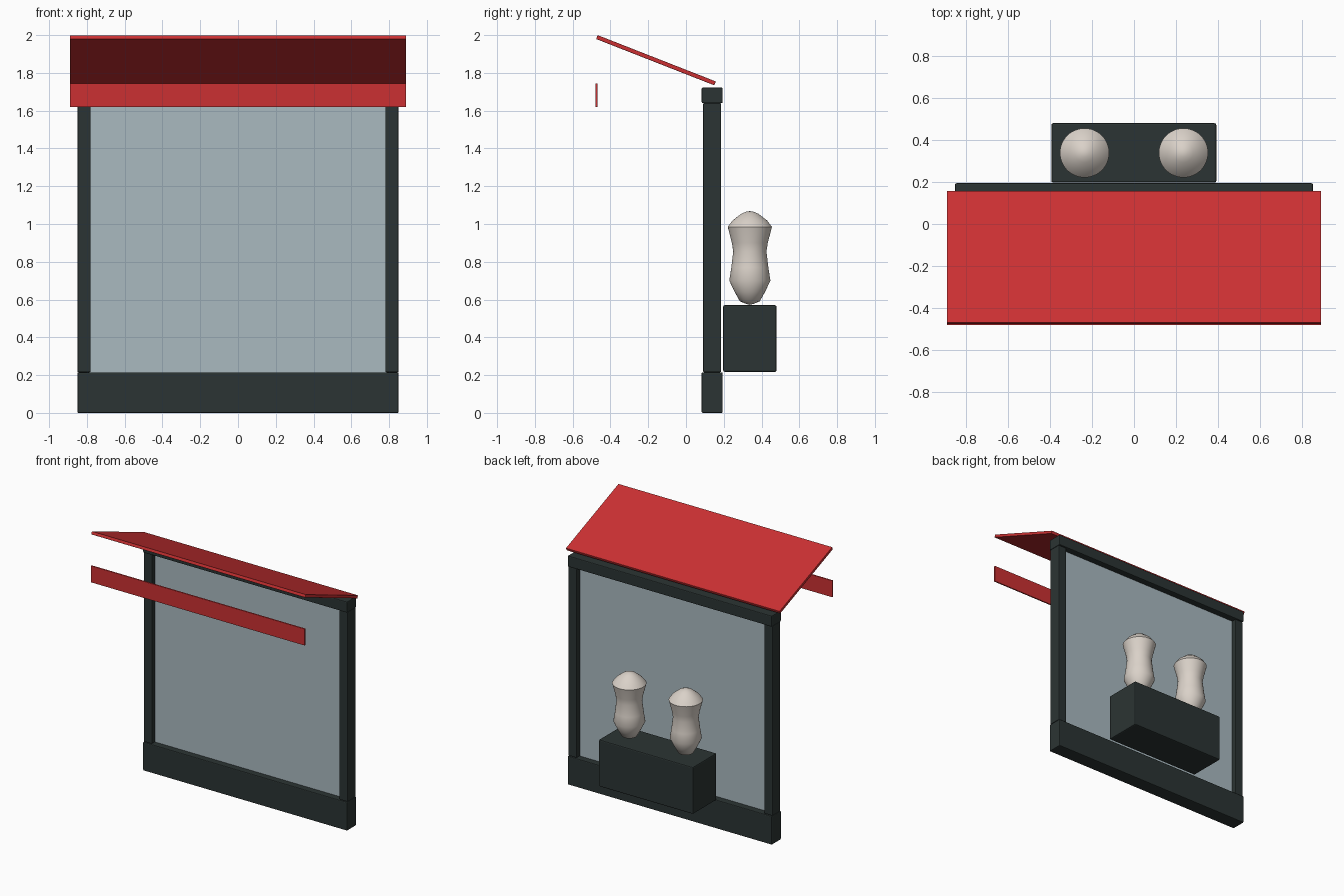
import bpy, bmesh, math

cube = bpy.data.objects.get("Cube")
if cube:
    bpy.data.objects.remove(cube, do_unlink=True)


def material(name, rgb):
    m = bpy.data.materials.new(name)
    m.use_nodes = True
    m.diffuse_color = (*rgb, 1)
    m.node_tree.nodes["Principled BSDF"].inputs["Base Color"].default_value = (*rgb, 1)
    return m


DARK = material("dark green paint", (0.024, 0.034, 0.033))
RED = material("red canvas", (0.6, 0.03, 0.032))
GLASS = material("pale blue glass", (0.4, 0.49, 0.53))
CREAM = material("cream plaster", (0.7, 0.64, 0.58))


def add_object(name, bm, mat):
    mesh = bpy.data.meshes.new(name)
    bmesh.ops.recalc_face_normals(bm, faces=bm.faces)
    bm.to_mesh(mesh)
    bm.free()
    mesh.materials.append(mat)
    obj = bpy.data.objects.new(name, mesh)
    bpy.context.collection.objects.link(obj)
    return obj


def box(name, xs, ys, zs, mat, bevel=0.006, tilt=0):
    """Box between the given limits, with softened edges, tilted about x."""
    spans = (xs, ys, zs)
    bm = bmesh.new()
    bmesh.ops.create_cube(bm, size=1)
    bmesh.ops.scale(bm, vec=[b - a for a, b in spans], verts=bm.verts)
    obj = add_object(name, bm, mat)
    obj.location = [(a + b) / 2 for a, b in spans]
    obj.rotation_euler.x = tilt
    if bevel:
        mod = obj.modifiers.new("soft edges", "BEVEL")
        mod.width = bevel
        mod.segments = 2
    return obj


def lathe(name, profile, x, y, mat, sides=48):
    """Closed solid of revolution from (radius, height) points."""
    bm = bmesh.new()
    verts = [bm.verts.new((r, 0, z)) for r, z in profile]
    edges = [bm.edges.new(pair) for pair in zip(verts, verts[1:])]
    bmesh.ops.spin(bm, geom=verts + edges, cent=(0, 0, 0), axis=(0, 0, 1),
                   angle=math.tau, steps=sides)
    bmesh.ops.remove_doubles(bm, verts=bm.verts, dist=0.0001)
    obj = add_object(name, bm, mat)
    obj.location = (x, y, 0)
    bpy.ops.object.select_all(action="DESELECT")
    obj.select_set(True)
    bpy.context.view_layer.objects.active = obj
    bpy.ops.object.shade_smooth_by_angle(angle=math.radians(40))
    return obj


# Window frame and pane
box("base_panel", (-0.85, 0.85), (0.083, 0.194), (0, 0.215), DARK)
box("top_beam", (-0.85, 0.85), (0.083, 0.194), (1.64, 1.722), DARK)
for side, name in ((-1, "right_post"), (1, "left_post")):
    box(name, sorted((side * 0.78, side * 0.85)), (0.09, 0.186), (0.215, 1.64), DARK)
box("window_pane", (-0.785, 0.785), (0.13, 0.146), (0.21, 1.645), GLASS, 0)

# Sloping awning and its hanging front strip
box("awning", (-0.89, 0.89), (-0.495, 0.177), (1.856, 1.878), RED, 0.003,
    tilt=-math.radians(21.4))
box("awning_valance", (-0.89, 0.89), (-0.48, -0.469), (1.62, 1.745), RED, 0.002)

# Display plinth with two torso forms
box("display_plinth", (-0.393, 0.391), (0.197, 0.479), (0.217, 0.57), DARK, 0.008)
TORSO = [(0, 0.572), (0.022, 0.578), (0.053, 0.591), (0.08, 0.64), (0.109, 0.7),
         (0.098, 0.77), (0.088, 0.855), (0.095, 0.9), (0.117, 0.985),
         (0.092, 1.018), (0.046, 1.054), (0.02, 1.065), (0, 1.068)]
for side, name in ((-1, "right_torso"), (1, "left_torso")):
    lathe(name, TORSO, side * 0.235, 0.338, CREAM)
